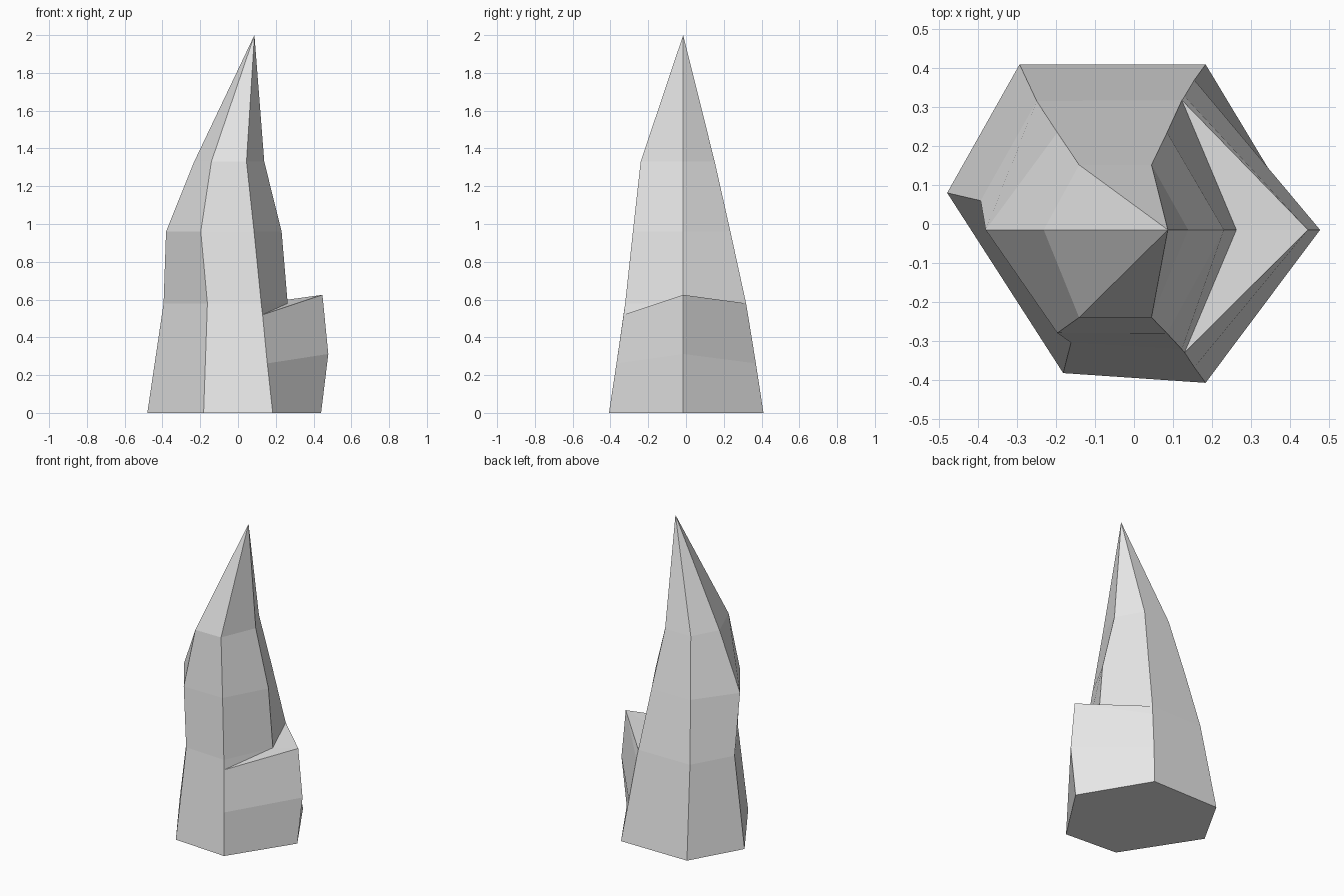
import bpy
import bmesh

if "Cube" in bpy.data.objects:
    bpy.data.objects.remove(bpy.data.objects["Cube"])

bm = bmesh.new()

# Six-sided rings, counter-clockwise: right, back right, back left, left, front left, front right
rings = [
    (0.00, [(.44, -.015), (.184, .41), (-.294, .41), (-.48, .08), (-.182, -.383), (.184, -.408)]),
    (0.58, [(.263, -.015), (.123, .318), (-.25, .316), (-.394, .06), (-.162, -.305), (.123, -.322)]),
    (0.96, [(.231, -.015), (.085, .235), (-.197, .235), (-.381, -.015), (-.197, -.28), (.085, -.281)]),
    (1.33, [(.139, -.015), (.045, .152), (-.141, .152), (-.232, -.015), (-.141, -.24), (.045, -.24)]),
]
R = [[bm.verts.new((x, y, z)) for x, y in pts] for z, pts in rings]
apex = bm.verts.new((.087, -.015, 2.0))
base, low = R[0], R[1]

# Shelf jutting out on the right: mid and top vertices
mid_tip = bm.verts.new((.478, -.015, .312))
tip = bm.verts.new((.447, -.015, .625))
mid_b, top_b = bm.verts.new((.155, .37, .262)), bm.verts.new((.13, .328, .52))
mid_f, top_f = bm.verts.new((.155, -.368, .262)), bm.verts.new((.13, -.33, .52))

# Base and lower facets away from the shelf
bm.faces.new(base[::-1])
bm.faces.new((base[1], base[2], low[2], low[1], top_b, mid_b))
for i in (2, 3):
    bm.faces.new((base[i], base[i + 1], low[i + 1], low[i]))
bm.faces.new((base[4], base[5], mid_f, top_f, low[5], low[4]))

# Shelf sides and sloping top
bm.faces.new((base[0], base[1], mid_b, mid_tip))
bm.faces.new((mid_tip, mid_b, top_b, tip))
bm.faces.new((base[5], base[0], mid_tip, mid_f))
bm.faces.new((mid_f, mid_tip, tip, top_f))
bm.faces.new((tip, top_b, low[1]))
bm.faces.new((tip, low[1], low[0]))
bm.faces.new((top_f, tip, low[0]))
bm.faces.new((top_f, low[0], low[5]))

# Upper facets and point
for a, b in zip(R[1:], R[2:]):
    for i in range(6):
        j = (i + 1) % 6
        bm.faces.new((a[i], a[j], b[j], b[i]))
for i in range(6):
    bm.faces.new((R[3][i], R[3][(i + 1) % 6], apex))

bmesh.ops.recalc_face_normals(bm, faces=bm.faces[:])
mesh = bpy.data.meshes.new("rock_spire")
bm.to_mesh(mesh)
bm.free()

# Plain stone colour
stone = bpy.data.materials.new("light_grey_stone")
stone.diffuse_color = (.8, .8, .8, 1)
stone.use_nodes = True
stone.node_tree.nodes["Principled BSDF"].inputs["Base Color"].default_value = stone.diffuse_color
mesh.materials.append(stone)
bpy.context.collection.objects.link(bpy.data.objects.new("rock_spire", mesh))
